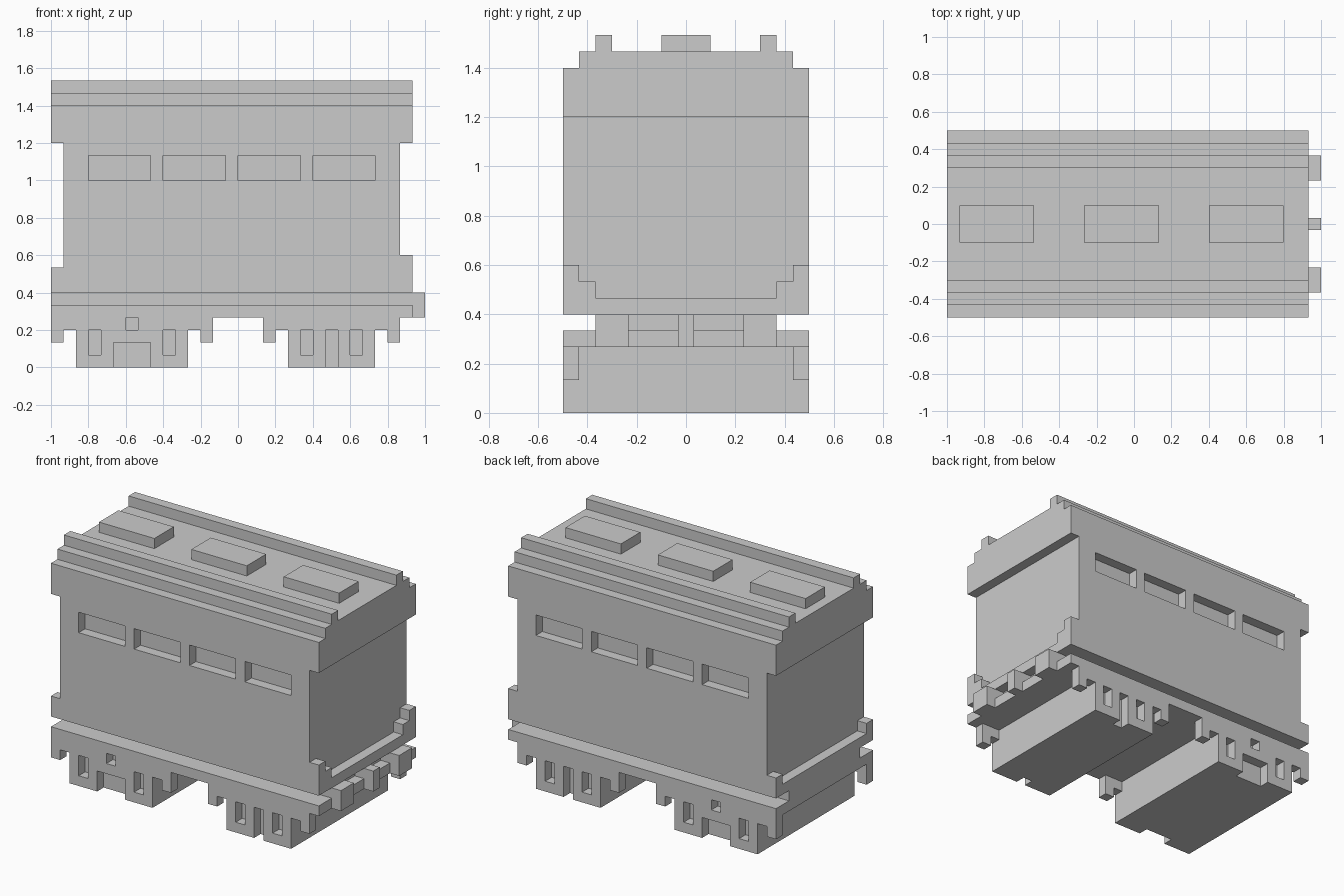
import bpy, bmesh
from math import radians
from mathutils import Matrix

if "Cube" in bpy.data.objects:
    bpy.data.objects.remove(bpy.data.objects["Cube"])

U = 1 / 15  # one block of the grid


def box(name, x0, x1, y0, y1, z0, z1):
    bm = bmesh.new()
    bmesh.ops.create_cube(bm, size=1)
    for v in bm.verts:
        v.co.x = (x1 if v.co.x > 0 else x0) * U
        v.co.y = (y1 if v.co.y > 0 else y0) * U
        v.co.z = (z1 if v.co.z > 0 else z0) * U
    me = bpy.data.meshes.new(name)
    bm.to_mesh(me)
    bm.free()
    ob = bpy.data.objects.new(name, me)
    bpy.context.collection.objects.link(ob)
    return ob


def panel(name, outline, holes, y):
    """One-block-thick upright plate with rectangular openings, centred on y."""
    cu = bpy.data.curves.new(name, 'CURVE')
    cu.dimensions = '2D'
    cu.fill_mode = 'BOTH'
    cu.extrude = U / 2
    loops = [outline] + [[(a, c), (a, d), (b, d), (b, c)] for a, b, c, d in holes]
    for pts in loops:
        sp = cu.splines.new('POLY')
        sp.points.add(len(pts) - 1)
        for p, (x, z) in zip(sp.points, pts):
            p.co = (x * U, z * U, 0, 1)
        sp.use_cyclic_u = True
    tmp = bpy.data.objects.new(name + "_curve", cu)
    bpy.context.collection.objects.link(tmp)
    dg = bpy.context.evaluated_depsgraph_get()
    me = bpy.data.meshes.new_from_object(tmp.evaluated_get(dg))
    bpy.data.objects.remove(tmp)
    me.transform(Matrix.Translation((0, y * U, 0)) @ Matrix.Rotation(radians(90), 4, 'X'))
    me.shade_flat()
    ob = bpy.data.objects.new(name, me)
    bpy.context.collection.objects.link(ob)


# Side walls with window recesses, and bogie side frames
wall = [(-15, 6), (14, 6), (14, 9), (13, 9), (13, 18), (14, 18), (14, 21),
        (-15, 21), (-15, 18), (-14, 18), (-14, 8), (-15, 8)]
windows = [(x, x + 5, 15, 17) for x in (-12, -6, 0, 6)]
frame = [(-15, 2), (-14, 2), (-14, 3), (-13, 3), (-13, 0), (-10, 0), (-10, 2), (-7, 2),
         (-7, 0), (-4, 0), (-4, 3), (-3, 3), (-3, 2), (-2, 2), (-2, 4), (2, 4), (2, 2),
         (3, 2), (3, 3), (4, 3), (4, 0), (7, 0), (7, 3), (8, 3), (8, 0), (11, 0), (11, 3),
         (12, 3), (12, 2), (13, 2), (13, 4), (14, 4), (14, 5), (-15, 5)]
slots = [(x, x + 1, 1, 3) for x in (-12, -6, 5, 9)] + [(-9, -8, 3, 4)]
for side, s in (("front", -1), ("back", 1)):
    panel(side + "_wall", wall, windows, 7 * s)
    panel(side + "_side_frame", frame, slots, 7 * s)

# Body core, floor and roof
box("body_core", -14, 13, -6.5, 6.5, 7, 18)
box("body_floor", -15, 14, -6.5, 6.5, 6, 7)
box("roof", -15, 14, -6.5, 6.5, 18, 22)
for i, x in enumerate((-14, -4, 6)):
    box(f"roof_vent_{i}", x, x + 6, -1.5, 1.5, 22, 23)

# Underframe and bogies
box("underframe_neck", -15, 13, -5.5, 5.5, 5, 6)
box("underframe_plate", -15, 14, -6.5, 6.5, 4, 5)
box("left_bogie", -13, -4, -6.5, 6.5, 0, 4)
box("right_bogie", 4, 11, -6.5, 6.5, 0, 4)

# Coupler and mirrored buffers, roof rails and lip steps
box("coupler", 13, 15, -0.5, 0.5, 4, 6)
for side, s in (("front", -1), ("back", 1)):
    def pair(name, x0, x1, a, b, z0, z1):
        lo, hi = sorted((a * s, b * s))
        box(f"{side}_{name}", x0, x1, lo, hi, z0, z1)
    pair("buffer", 13, 15, 3.5, 5.5, 4, 6)
    pair("roof_rail", -15, 14, 4.5, 5.5, 22, 23)
    pair("lip_step", 13, 14, 5.5, 6.5, 7, 8)
